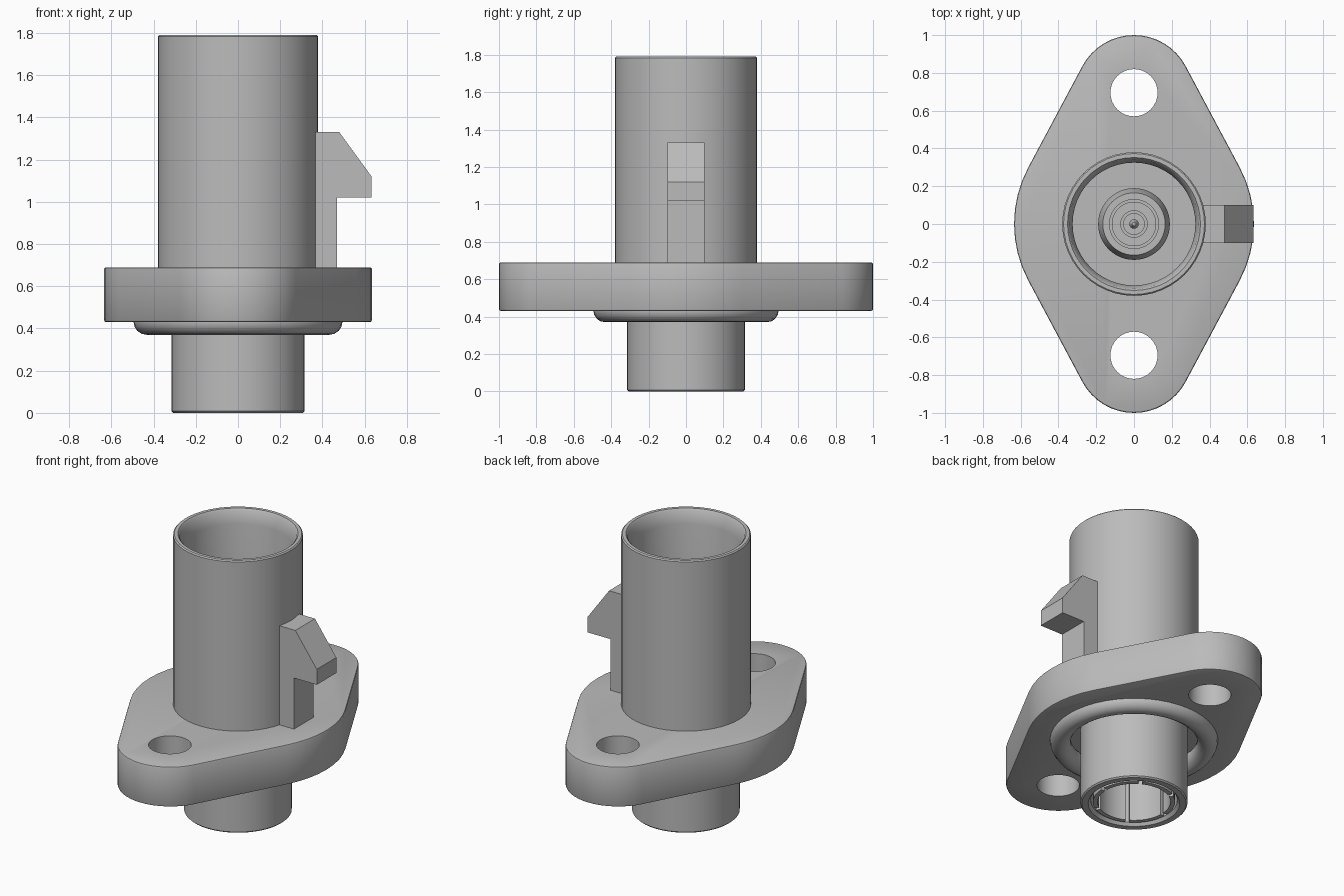
import bpy, bmesh, math
from mathutils import Matrix, Vector

cube = bpy.data.objects.get("Cube")
if cube:
    bpy.data.objects.remove(cube, do_unlink=True)

# One grey plastic for everything
grey = bpy.data.materials.new("grey_plastic")
grey.use_nodes = True
grey.diffuse_color = (0.5, 0.5, 0.5, 1)
grey.node_tree.nodes["Principled BSDF"].inputs["Base Color"].default_value = (0.5, 0.5, 0.5, 1)


def finish(name, bm, smooth=True):
    bmesh.ops.remove_doubles(bm, verts=bm.verts, dist=1e-5)
    bmesh.ops.recalc_face_normals(bm, faces=bm.faces)
    me = bpy.data.meshes.new(name)
    bm.to_mesh(me)
    bm.free()
    me.materials.append(grey)
    ob = bpy.data.objects.new(name, me)
    bpy.context.collection.objects.link(ob)
    if smooth:
        shade(ob)
    return ob


def shade(ob):
    bpy.ops.object.select_all(action='DESELECT')
    bpy.context.view_layer.objects.active = ob
    ob.select_set(True)
    bpy.ops.object.shade_smooth_by_angle(angle=math.radians(30))


def lathe(name, profile, closed=False, steps=48):
    """Spin an (r, z) profile round the z axis."""
    bm = bmesh.new()
    vs = [bm.verts.new((r, 0, z)) for r, z in profile]
    pairs = list(zip(vs, vs[1:])) + ([(vs[-1], vs[0])] if closed else [])
    edges = [bm.edges.new(p) for p in pairs]
    bmesh.ops.spin(bm, geom=vs + edges, cent=(0, 0, 0), axis=(0, 0, 1),
                   angle=2 * math.pi, steps=steps, use_duplicate=False)
    return finish(name, bm)


def prism(name, points, depth, smooth=True):
    """Extrude a closed polygon along a vector."""
    bm = bmesh.new()
    face = bm.faces.new([bm.verts.new(p) for p in points])
    ext = bmesh.ops.extrude_face_region(bm, geom=[face])
    bmesh.ops.translate(bm, vec=depth,
                        verts=[v for v in ext["geom"] if isinstance(v, bmesh.types.BMVert)])
    return finish(name, bm, smooth)


def arc(cx, cy, r, a0, a1, n, z):
    return [(cx + r * math.cos(a0 + (a1 - a0) * i / n),
             cy + r * math.sin(a0 + (a1 - a0) * i / n), z) for i in range(n + 1)]


# Flange: wide middle arc blended by tangents into two round ears
EAR_Y, EAR_R, MID_R = 0.69, 0.31, 0.635
Z0, Z1 = 0.43, 0.69
t = math.asin((MID_R - EAR_R) / EAR_Y)
outline = (arc(0, 0, MID_R, -t, t, 8, Z0)
           + arc(0, EAR_Y, EAR_R, t, math.pi - t, 16, Z0)
           + arc(0, 0, MID_R, math.pi - t, math.pi + t, 8, Z0)
           + arc(0, -EAR_Y, EAR_R, math.pi + t, 2 * math.pi - t, 16, Z0))
flange = prism("flange", outline, (0, 0, Z1 - Z0), smooth=False)
bevel = flange.modifiers.new("edge", 'BEVEL')
bevel.width, bevel.segments = 0.01, 2
bevel.limit_method, bevel.angle_limit = 'ANGLE', math.radians(50)

# Cutters: two bolt holes and the seal groove underneath
cutters = [prism("bolt_hole_cutter", arc(0, s * 0.695, 0.125, 0, 2 * math.pi * 31 / 32, 31, 0.3),
                 (0, 0, 0.6)) for s in (1, -1)]
cutters.append(lathe("groove_cutter", [(0.30, 0.40), (0.495, 0.40), (0.495, 0.50), (0.30, 0.50)], True))
for c in cutters:
    c.hide_render = True
    mod = flange.modifiers.new("cut", 'BOOLEAN')
    mod.operation, mod.solver, mod.object = 'DIFFERENCE', 'EXACT', c
bpy.context.view_layer.update()
flange_mesh = bpy.data.meshes.new_from_object(
    flange.evaluated_get(bpy.context.evaluated_depsgraph_get()))
flange.modifiers.clear()
flange.data = flange_mesh
for c in cutters:
    bpy.data.objects.remove(c, do_unlink=True)
shade(flange)

# Upper socket: hollow tube with a chamfered mouth
lathe("socket_shell", [(0.38, 0.66), (0.38, 1.783), (0.373, 1.79), (0.352, 1.79), (0.343, 1.78),
                       (0.325, 1.70), (0.325, 0.72), (0, 0.72)])

# Post, insulator and contact pin inside the socket
lathe("socket_post", [(0.19, 0.70), (0.19, 1.30), (0.165, 1.38), (0.13, 1.38), (0.13, 1.34),
                      (0.115, 1.34), (0.115, 1.31), (0.07, 1.31), (0.07, 1.27), (0.055, 1.27),
                      (0.055, 1.10), (0, 1.10)])
lathe("contact_pin", [(0.025, 1.05), (0.025, 1.27), (0.01, 1.30), (0, 1.30)], steps=16)

# Lower spigot: hollow tube below the flange
lathe("spigot", [(0, 0.32), (0.255, 0.32), (0.255, 0.02), (0.27, 0), (0.307, 0),
                 (0.315, 0.008), (0.315, 0.52)])

# Six spring fingers lining the spigot
for i in range(6):
    a = i * math.pi / 3 + math.radians(3)
    b = a + math.radians(54)
    prism(f"spring_finger_{i + 1}",
          arc(0, 0, 0.242, a, b, 8, 0.01) + arc(0, 0, 0.215, b, a, 8, 0.01), (0, 0, 0.32))
lathe("lower_contact", [(0, 0.16), (0.035, 0.16), (0.045, 0.18), (0.045, 0.33)], steps=16)

# Seal ring seated in the groove
lathe("seal_ring", [(0.433 + 0.062 * math.cos(k * math.pi / 8),
                     0.432 + 0.062 * math.sin(k * math.pi / 8)) for k in range(16)], True)

# Latch hook on the left side of the socket
latch = [(0.36, 0.68), (0.47, 0.68), (0.47, 1.02), (0.633, 1.02), (0.633, 1.12),
         (0.48, 1.33), (0.36, 1.33)]
prism("latch_hook", [(x, -0.1, z) for x, z in latch], (0, 0.2, 0), smooth=False)
